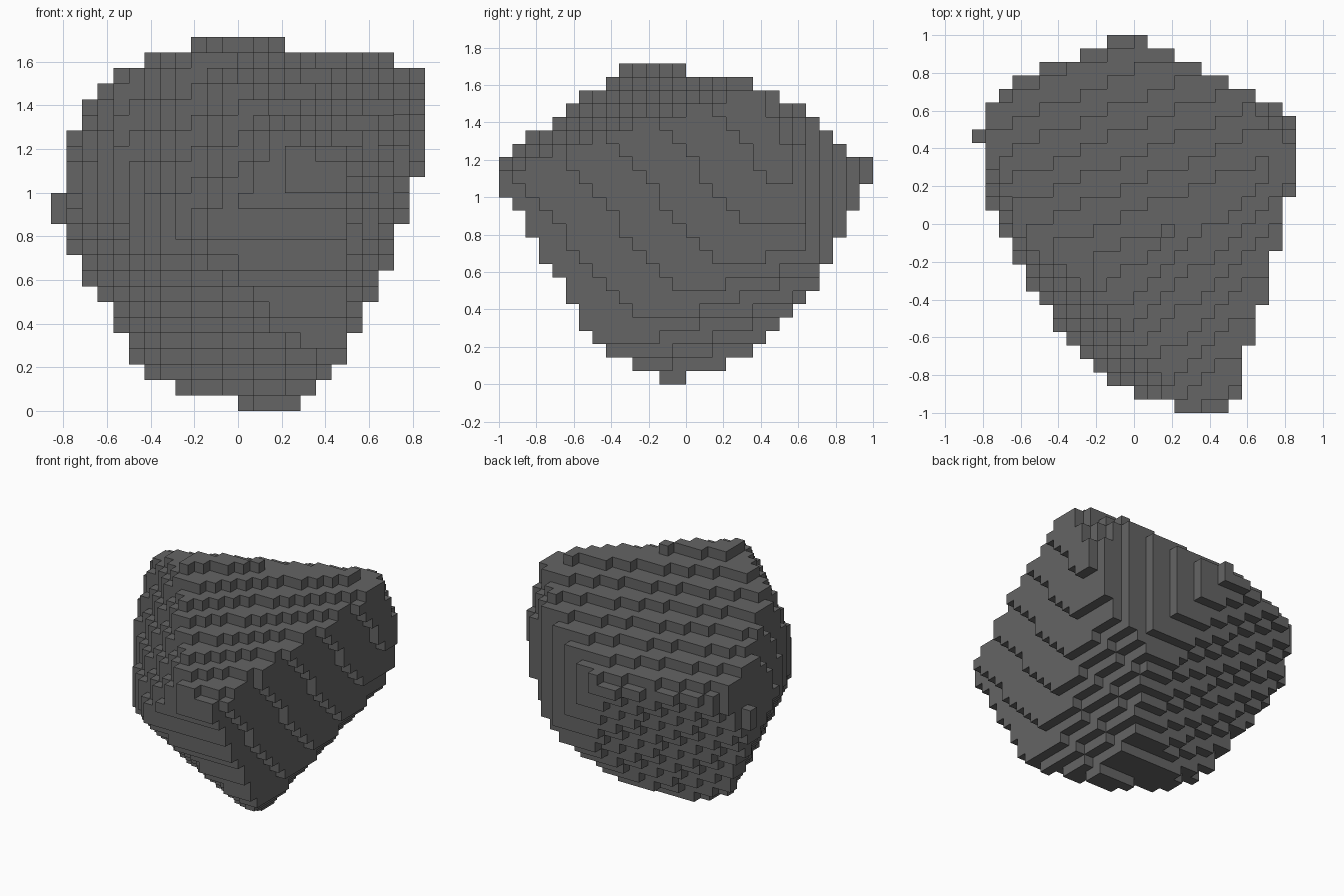
import bpy, bmesh

if "Cube" in bpy.data.objects:
    bpy.data.objects.remove(bpy.data.objects["Cube"])

# Dark faceted rock built from small cubes (14 cubes per unit)
V = 1 / 14

# Facets of the rock: (nx, ny, nz, d) keeps n . p <= d, in cube units
FACETS = [
    (-0.20, 0.48, 1, 22.92),       # sloping top
    (0.393, -0.46, 1, 24.85),      # front-right top
    (1, -0.21, -0.18, 7.4),        # large right side
    (0.5, 1, 0, 14.3),             # upright back right
    (1, 1, 0.5, 28.2),             # clipped upper right corner
    (1, 0.255, -0.85, 3.0),        # underside right
    (-0.4, 1, -0.75, 2.5),         # underside back left
    (-0.84, -1, 0.5, 19.2),        # front left
    (-0.13, -1, -0.62, 4.6),       # underside front
    (-1, -0.27, 0.23, 13.4),       # left side
    (-0.52, -0.96, -1, 0.4),       # underside front left
    (-1, -0.4, -0.45, 4.1),        # underside left
]

# Convex outlines, counter-clockwise
FRONT = [(0, 0), (4, 0), (7, 3), (8, 5), (10, 9), (11, 12), (12, 15), (12, 22), (10, 23),
         (3, 24), (-3, 24), (-6, 23), (-8, 22), (-10, 20), (-11, 18), (-12, 14), (-12, 12),
         (-11, 10), (-9, 6), (-7, 3), (-6, 2), (-4, 1)]
SIDE = [(-2, 0), (0, 0), (3, 1), (5, 2), (10, 7), (13, 13), (14, 15), (14, 17), (11, 20),
        (5, 23), (0, 24), (-5, 24), (-8, 22), (-12, 19), (-14, 17), (-14, 14), (-11, 9),
        (-8, 4), (-6, 2), (-4, 1)]
TOP = [(3, -14), (8, -14), (12, 2), (12, 8), (11, 9), (1, 14), (-2, 14), (-8, 12), (-11, 9),
       (-12, 7), (-12, 6), (-11, 1), (-8, -5), (-4, -11), (-2, -12), (0, -13)]


def cell_inside(outline, u, v):
    """True when the whole unit cell at (u, v) lies in the convex outline."""
    for (ax, ay), (bx, by) in zip(outline, outline[1:] + outline[:1]):
        for px, py in ((u, v), (u + 1, v), (u, v + 1), (u + 1, v + 1)):
            if (bx - ax) * (py - ay) - (by - ay) * (px - ax) < -0.6:
                return False
    return True


def cells(outline, us, vs):
    return {(u, v) for u in us for v in vs if cell_inside(outline, u, v)}


X, Y, Z = range(-12, 12), range(-14, 14), range(24)
front, side, top = cells(FRONT, X, Z), cells(SIDE, Y, Z), cells(TOP, X, Y)
solid = {(x, y, z) for x, y in top for z in Z
         if (x, z) in front and (y, z) in side
         and all(a * (x + .5) + b * (y + .5) + c * (z + .5) <= d for a, b, c, d in FACETS)}

# Skin: one square for every exposed cube side
bm = bmesh.new()
corners = {}


def corner(p):
    if p not in corners:
        corners[p] = bm.verts.new([k * V for k in p])
    return corners[p]


for cube in sorted(solid):
    for axis in range(3):
        for step in (0, 1):
            near = list(cube)
            near[axis] += 1 if step else -1
            if tuple(near) in solid:
                continue
            quad = []
            for i, j in ((0, 0), (1, 0), (1, 1), (0, 1)):
                p = list(cube)
                p[axis] += step
                p[(axis + 1) % 3] += i
                p[(axis + 2) % 3] += j
                quad.append(corner(tuple(p)))
            bm.faces.new(quad if step else quad[::-1])

mesh = bpy.data.meshes.new("rock")
bm.to_mesh(mesh)
bm.free()
rock = bpy.data.objects.new("rock", mesh)
bpy.context.collection.objects.link(rock)

stone = bpy.data.materials.new("dark grey stone")
stone.diffuse_color = (0.128, 0.128, 0.128, 1)
stone.use_nodes = True
stone.node_tree.nodes["Principled BSDF"].inputs["Base Color"].default_value = stone.diffuse_color
mesh.materials.append(stone)
